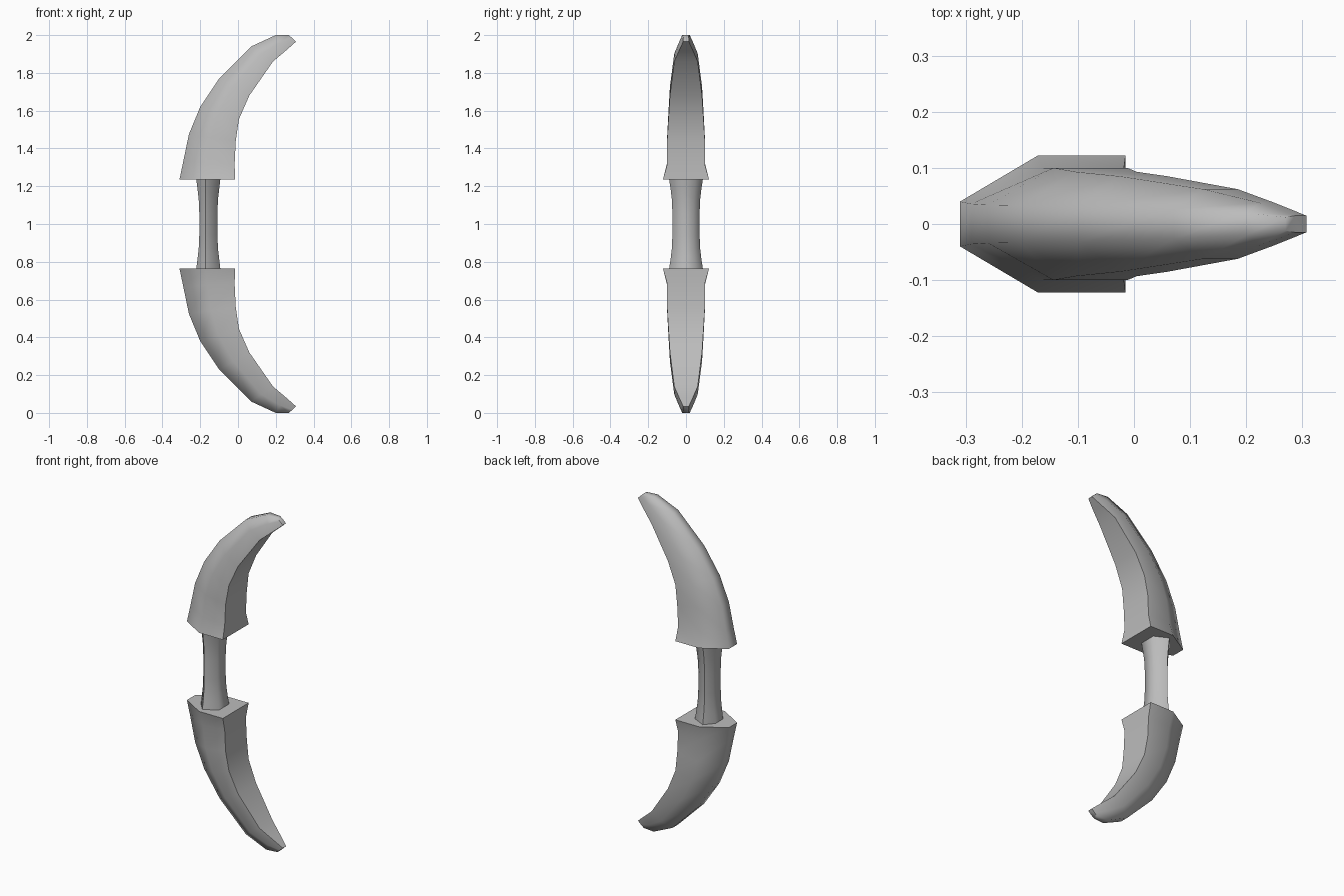
import bpy, bmesh, math

cube = bpy.data.objects.get("Cube")
if cube:
    bpy.data.objects.remove(cube, do_unlink=True)

grey = bpy.data.materials.new("plain_grey")
grey.use_nodes = True
grey.diffuse_color = (0.5, 0.5, 0.5, 1)
grey.node_tree.nodes["Principled BSDF"].inputs["Base Color"].default_value = (0.5, 0.5, 0.5, 1)


def loft(name, rings):
    """Skin a list of equal-length point rings and cap both ends."""
    bm = bmesh.new()
    loops = [[bm.verts.new(p) for p in ring] for ring in rings]
    for a, b in zip(loops, loops[1:]):
        for i in range(len(a)):
            j = (i + 1) % len(a)
            bm.faces.new((a[i], a[j], b[j], b[i]))
    bm.faces.new(loops[0][::-1])
    bm.faces.new(loops[-1])
    bmesh.ops.recalc_face_normals(bm, faces=bm.faces)
    mesh = bpy.data.meshes.new(name)
    bm.to_mesh(mesh)
    bm.free()
    mesh.materials.append(grey)
    obj = bpy.data.objects.new(name, mesh)
    bpy.context.collection.objects.link(obj)
    bpy.ops.object.select_all(action="DESELECT")
    obj.select_set(True)
    bpy.context.view_layer.objects.active = obj
    bpy.ops.object.shade_smooth_by_angle(angle=math.radians(66))
    return obj


def section(outer, mid, inner, widths):
    """Six-sided ring, symmetric in y, through three (x, z) points."""
    side = [(x, w, z) for (x, z), w in zip((outer, mid, inner), widths)]
    return side + [(x, -y, z) for x, y, z in reversed(side)]


# Curved limb: outer edge, inner edge, outer half width, inner half width
LIMB = [
    ((-.31, 1.235), (-.015, 1.235), .040, .122),
    ((-.29, 1.33), (-.018, 1.315), .036, .100),
    ((-.26, 1.475), (-.012, 1.44), .034, .100),
    ((-.20, 1.62), (.005, 1.555), .033, .093),
    ((-.10, 1.77), (.06, 1.68), .031, .085),
    ((.07, 1.94), (.185, 1.86), .026, .062),
    ((.20, 2.0), (.25, 1.915), .020, .038),
    ((.27, 2.0), (.307, 1.965), .012, .015),
]


def limb(name, flip):
    rings = []
    for outer, inner, w_out, w_in in LIMB:
        mid = [a + (b - a) * .47 for a, b in zip(outer, inner)]
        ring = section(outer, mid, inner, (w_out, w_in, w_in))
        rings.append([(x, y, 2 - z if flip else z) for x, y, z in ring])
    return loft(name, rings)


limb("upper_limb", False)
limb("lower_limb", True)

# Waisted grip: height from centre, flare outward, half width
half = [(.06, 0, .072), (.13, .003, .075), (.19, .010, .082), (.24, .016, .090)]
stations = [(-h, f, w) for h, f, w in reversed(half)] + half
loft("grip", [
    section((-.205 - f, 1 + h), (-.173, 1 + h), (-.109 + f, 1 + h),
            (.035, w, w * .55))
    for h, f, w in stations
])
